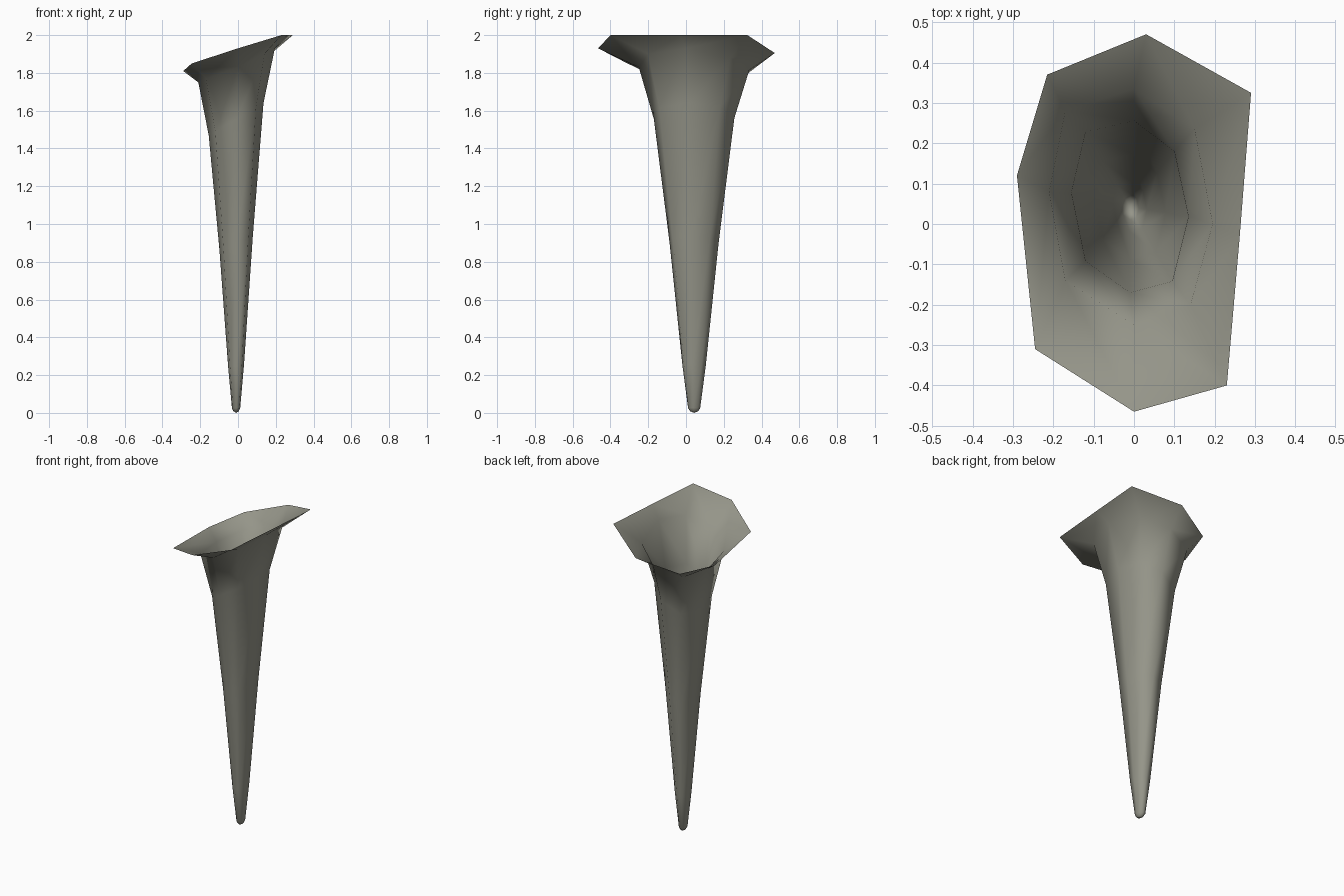
import bpy
import bmesh

cube = bpy.data.objects.get("Cube")
if cube:
    bpy.data.objects.remove(cube, do_unlink=True)

# Single stone-like colour
mat = bpy.data.materials.new("grey_green")
colour = (0.30, 0.30, 0.25, 1)
mat.diffuse_color = colour
mat.use_nodes = True
mat.node_tree.nodes["Principled BSDF"].inputs["Base Color"].default_value = colour

# Irregular flared lip and the neck under it, starting at the back
rim = [(0.03, 0.47, 1.905), (0.29, 0.325, 2.0), (0.262, -0.03, 2.0), (0.23, -0.40, 2.0),
       (0.0, -0.465, 1.93), (-0.245, -0.31, 1.85), (-0.29, 0.12, 1.81), (-0.215, 0.37, 1.83)]
neck = [(0.0, 0.335, 1.815), (0.15, 0.235, 1.88), (0.195, 0.0, 1.93), (0.14, -0.20, 1.90),
        (0.0, -0.25, 1.83), (-0.17, -0.14, 1.77), (-0.21, 0.08, 1.75), (-0.17, 0.28, 1.76)]

# Eight-sided cross-section of the stem, about its axis
section = [(0.01, 0.213), (0.11, 0.137), (0.145, -0.025), (0.105, -0.185),
           (0.0, -0.213), (-0.11, -0.135), (-0.145, 0.035), (-0.11, 0.185)]
axis_x, axis_y = -0.01, 0.043


def stem_ring(z, scale, tilt):
    return [(axis_x + x * scale, axis_y + y * scale, z + x * scale * tilt)
            for x, y in section]


rings = [rim, neck, stem_ring(1.555, 1.0, 0.59), stem_ring(0.9, 0.61, 0.4),
         stem_ring(0.25, 0.29, 0.2), stem_ring(0.025, 0.15, 0.1),
         stem_ring(0.009, 0.10, 0.0)]

# Open funnel, skinned ring by ring and closed at the tip
bm = bmesh.new()
loops = [[bm.verts.new(p) for p in ring] for ring in rings]
for upper, lower in zip(loops, loops[1:]):
    for i in range(len(upper)):
        j = (i + 1) % len(upper)
        bm.faces.new((upper[i], upper[j], lower[j], lower[i]))
tip = bm.verts.new((axis_x, axis_y, 0))
last = loops[-1]
for i in range(len(last)):
    bm.faces.new((last[i], last[(i + 1) % len(last)], tip))
bm.normal_update()

# Outer skin faces away from the axis
if sum(f.normal.y * (f.calc_center_median().y - axis_y) for f in bm.faces) < 0:
    bmesh.ops.reverse_faces(bm, faces=bm.faces[:])
for face in bm.faces:
    face.smooth = True

mesh = bpy.data.meshes.new("funnel")
bm.to_mesh(mesh)
bm.free()
mesh.materials.append(mat)
funnel = bpy.data.objects.new("funnel", mesh)
bpy.context.collection.objects.link(funnel)
